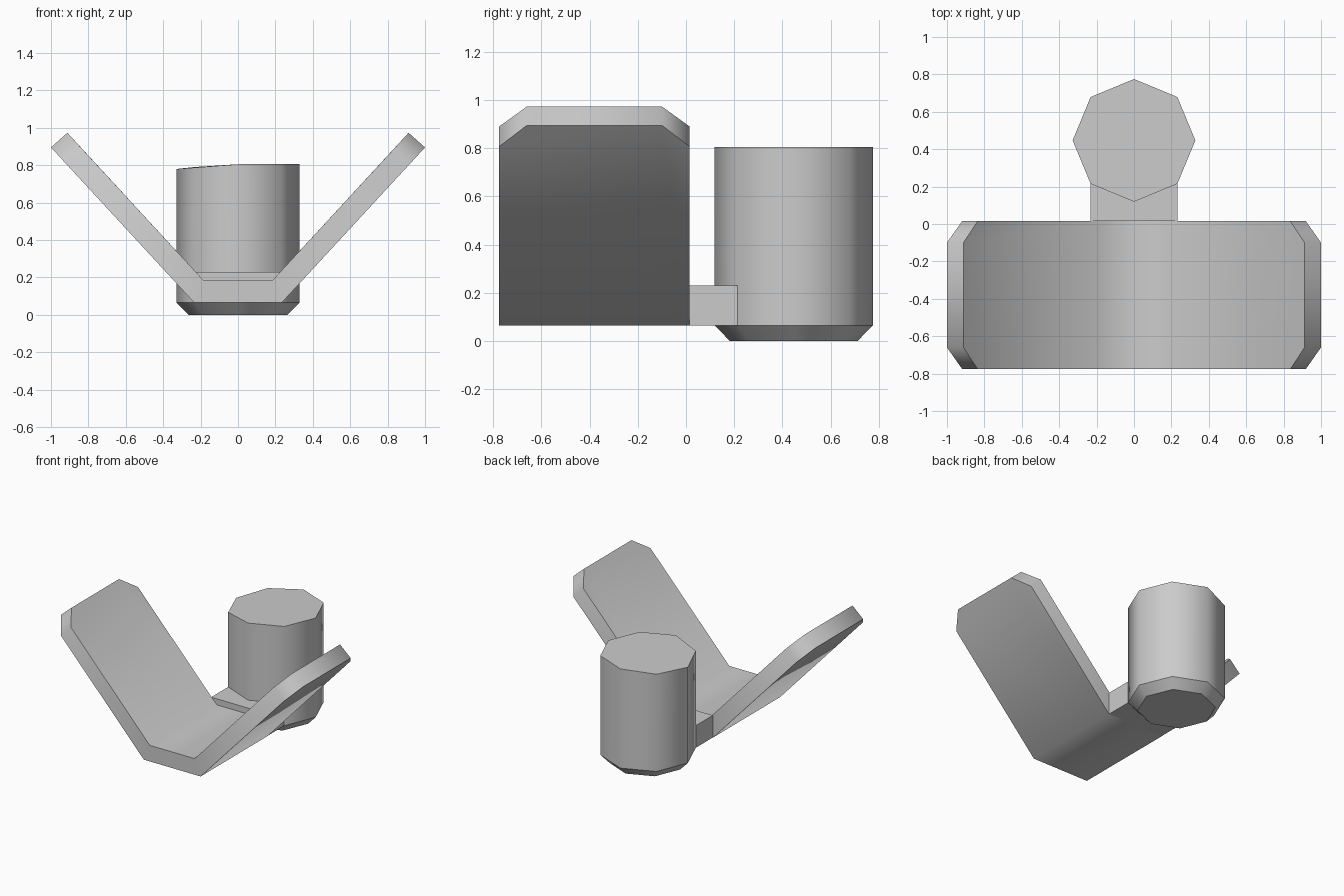
import bpy, bmesh, math

cube = bpy.data.objects.get("Cube")
if cube:
    bpy.data.objects.remove(cube, do_unlink=True)

grey = bpy.data.materials.new("plain grey")
grey.use_nodes = True
colour = (0.6, 0.6, 0.6, 1)
grey.diffuse_color = colour
grey.node_tree.nodes["Principled BSDF"].inputs["Base Color"].default_value = colour


def finish(name, bm, smooth=True):
    bmesh.ops.recalc_face_normals(bm, faces=bm.faces[:])
    for f in bm.faces:
        f.smooth = smooth
    mesh = bpy.data.meshes.new(name)
    bm.to_mesh(mesh)
    bm.free()
    mesh.materials.append(grey)
    obj = bpy.data.objects.new(name, mesh)
    bpy.context.collection.objects.link(obj)


def skin(bm, low, high):
    """Join two matching loops with quads."""
    n = len(low)
    for i in range(n):
        j = (i + 1) % n
        bm.faces.new((low[i], low[j], high[j], high[i]))


def sharpen(bm, loop):
    """Keep the edges around a loop crisp."""
    for a, b in zip(loop, loop[1:] + loop[:1]):
        bm.edges.get((a, b)).smooth = False


# Octagonal post with a chamfered foot and a slightly dipped top corner
bm = bmesh.new()
rings = []
for radius, z in ((0.265, 0), (0.328, 0.065), (0.328, 0.805)):
    ring = []
    for i in range(8):
        a = math.tau * i / 8
        ring.append(bm.verts.new((radius * math.cos(a), 0.447 + radius * math.sin(a), z)))
    rings.append(ring)
rings[2][4].co.z = 0.78
rings[2][5].co.z = 0.787
rings[2][3].co.z = 0.79
for low, high in zip(rings, rings[1:]):
    skin(bm, low, high)
bm.faces.new(rings[0])
bm.faces.new(rings[2])
for ring in rings:
    sharpen(bm, ring)
finish("post", bm)

# Folded V bracket: outer and inner sheets joined by a rim
FRONT, BACK, CUT = -0.775, 0.015, 0.115


def sheet(bm, fold, low, tip):
    """Floor and two clipped arms; fold, low and tip are (x, z)."""
    half = [(fold, FRONT), (low, FRONT), (tip, FRONT + CUT),
            (tip, BACK - CUT), (low, BACK), (fold, BACK)]
    right = [bm.verts.new((x, y, z)) for (x, z), y in half]
    left = [bm.verts.new((-x, y, z)) for (x, z), y in half]
    bm.faces.new(right)
    bm.faces.new(left)
    bm.faces.new((right[0], right[5], left[5], left[0]))
    return right + left[::-1]


bm = bmesh.new()
outer = sheet(bm, (0.234, 0.065), (0.919, 0.807), (1.0, 0.895))
inner = sheet(bm, (0.185, 0.185), (0.836, 0.89), (0.912, 0.973))
skin(bm, outer, inner)
sharpen(bm, outer)
sharpen(bm, inner)
finish("bracket", bm)

# Block linking the bracket to the post
bm = bmesh.new()
bmesh.ops.create_cube(bm, size=1)
for v in bm.verts:
    v.co.x *= 0.464
    v.co.y = 0.015 if v.co.y < 0 else 0.213
    v.co.z = 0.065 if v.co.z < 0 else 0.23
finish("link_block", bm, smooth=False)
